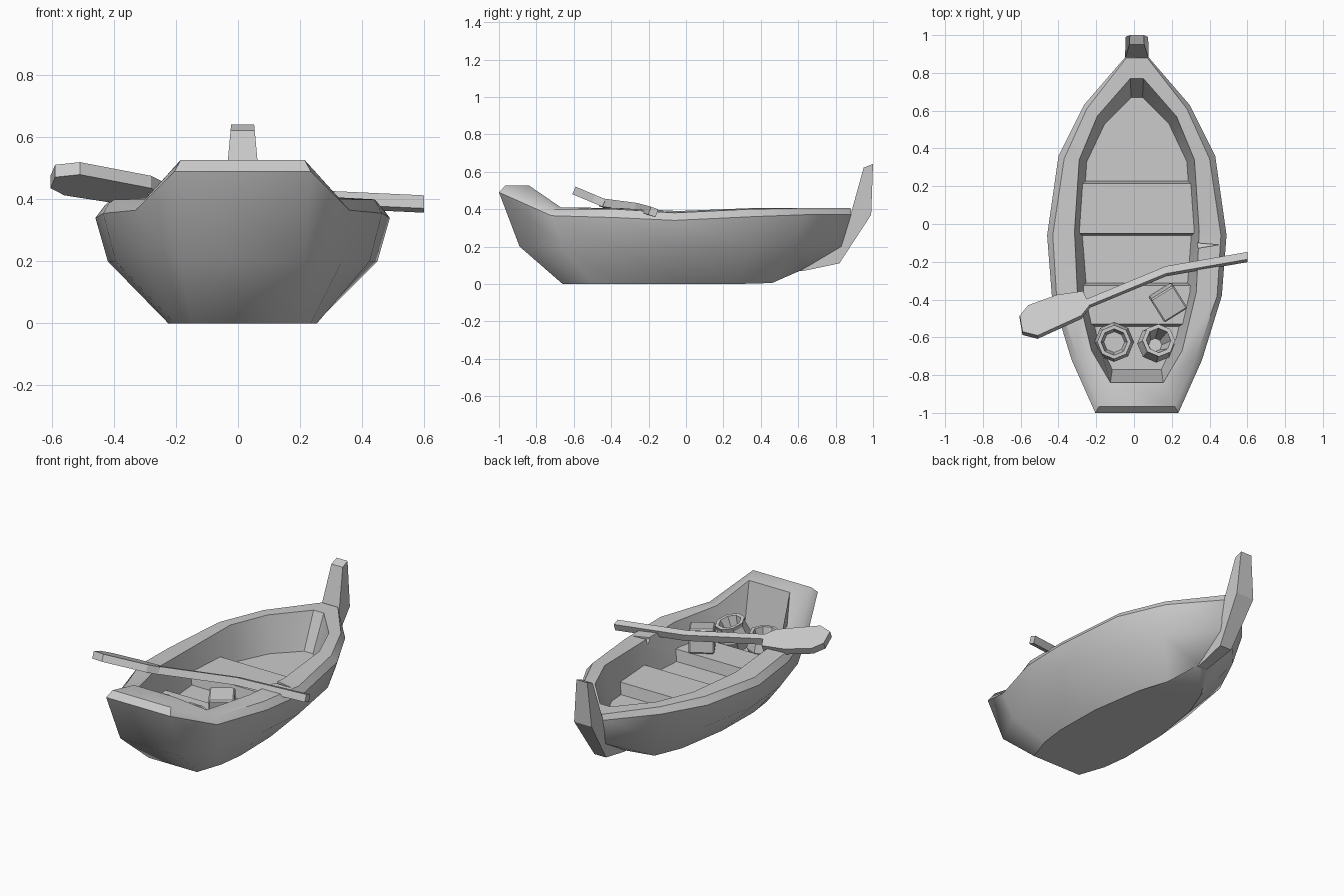
import bpy, bmesh, math
from mathutils import Matrix, Vector

if "Cube" in bpy.data.objects:
    bpy.data.objects.remove(bpy.data.objects["Cube"])

CX = 0.015  # hull centre line


def make(name, bm, smooth=None):
    bmesh.ops.recalc_face_normals(bm, faces=bm.faces)
    me = bpy.data.meshes.new(name)
    bm.to_mesh(me)
    bm.free()
    ob = bpy.data.objects.new(name, me)
    bpy.context.collection.objects.link(ob)
    if smooth:
        bpy.ops.object.select_all(action='DESELECT')
        ob.select_set(True)
        bpy.context.view_layer.objects.active = ob
        bpy.ops.object.shade_smooth_by_angle(angle=math.radians(smooth))
    return ob


def loft(name, rings, smooth=None, matrix=None):
    """Skin a stack of closed rings and cap both ends."""
    bm = bmesh.new()
    vs = [[bm.verts.new(p) for p in r] for r in rings]
    n = len(vs[0])
    for a, b in zip(vs, vs[1:]):
        for i in range(n):
            j = (i + 1) % n
            bm.faces.new((a[i], a[j], b[j], b[i]))
    bm.faces.new(vs[0])
    bm.faces.new(vs[-1])
    if matrix:
        bmesh.ops.transform(bm, matrix=matrix, verts=bm.verts)
    return make(name, bm, smooth)


def mirrored(half):
    """Half outline (y, half width, z), bow to stern, to a full ring."""
    return ([(CX + w, y, z) for y, w, z in half] +
            [(CX - w, y, z) for y, w, z in reversed(half)])


# Hull: bottom, chine, gunwale edge, gunwale top, inner rim, floor
bottom = [(.62, .03, .075), (.46, .12, .005), (.28, .185, 0), (-.04, .235, 0),
          (-.34, .24, 0), (-.5, .22, 0), (-.66, .165, 0)]
chine = [(.83, .05, .2), (.58, .25, .2), (.33, .37, .2), (-.04, .435, .2),
         (-.36, .41, .2), (-.66, .32, .2), (-.89, .2, .2)]
edge = [(.885, .06, .37), (.63, .28, .37), (.36, .415, .36), (-.06, .475, .34),
        (-.38, .45, .355), (-.72, .345, .365), (-1, .22, .49)]
top = [(.88, .055, .405), (.61, .265, .405), (.345, .385, .40), (-.06, .445, .38),
       (-.38, .425, .40), (-.705, .315, .40), (-.965, .2, .527)]
inner = [(.77, .035, .405), (.57, .21, .405), (.34, .305, .405), (-.04, .33, .39),
         (-.36, .315, .405), (-.67, .24, .41), (-.84, .14, .527)]
floor = [(.67, .03, .19), (.53, .17, .19), (.33, .265, .19), (-.04, .29, .19),
         (-.36, .265, .19), (-.6, .21, .19), (-.77, .13, .19)]
hull = loft("hull", [mirrored(r) for r in (bottom, chine, edge, top, inner, floor)], 35)

# The outer skin stays smooth right around the stern corners
n = len(bottom) * 2
for e in hull.data.edges:
    a, b = sorted(e.vertices)
    if b < 3 * n and b - a == n:
        e.use_edge_sharp = False

# Small wedge-shaped nick in the right gunwale
cut = loft("nick_cutter", [[(.27, -.095, .35), (.45, -.11, .375), (.27, -.14, .39)],
                           [(.27, -.095, .5), (.45, -.11, .5), (.27, -.14, .5)]])
cut.hide_render = cut.hide_viewport = True
mod = hull.modifiers.new("nick", 'BOOLEAN')
mod.operation, mod.object, mod.solver = 'DIFFERENCE', cut, 'EXACT'

# Stem post: side profile (y, z, half width)
stem = [(1, .642, .037), (.95, .622, .039), (.88, .37, .062), (.78, .2, .05),
        (.58, .075, .03), (.62, .068, .03), (.82, .11, .04), (.99, .37, .06)]
loft("stem_post", [[(CX + s * w, y, z) for y, z, w in stem] for s in (-1, 1)])

# Two bench seats
for name, y0, w0, y1, w1 in (("middle_seat", -.05, .315, .215, .31),
                             ("rear_seat", -.53, .25, -.325, .295)):
    loft(name, [mirrored([(y1 + g, w1, z), (y0 - g, w0, z)])
                for g, z in ((.015, .17), (0, .26))])

# Oar, rolled towards the stern: tilted blade and slightly bent shaft
blade = [(-.27, -.355), (-.41, -.375), (-.56, -.43), (-.605, -.485),
         (-.59, -.57), (-.51, -.59), (-.28, -.485), (-.235, -.43)]
face = [(x, y, .52 - .42 * (y + .59)) for x, y in blade]
loft("oar_blade", [face, [(x, y - .018, z - .04) for x, y, z in face]])
path = [(-.29, -.44, .43), (.17, -.25, .405), (.6, -.175, .385)]
loft("oar_shaft", [[(x, y + dy, z + dz) for dy, dz in
                    ((-.012, .028), (.027, .014), (.012, -.028), (-.027, -.014))]
                   for x, y, z in path])


# Octagonal pots, one upright and one leaning
def pot(name, profile, loc, tilt):
    rings = [[(r * math.cos(a), r * math.sin(a), z)
              for a in (k * math.pi / 4 for k in range(8))] for r, z in profile]
    m = Matrix.Translation(loc) @ Matrix.Rotation(math.radians(tilt), 4, Vector((-.8, .6, 0)))
    loft(name, rings, None, m)


pot("upright_pot", [(.075, 0), (.105, .08), (.088, .15), (.09, .17),
                    (.07, .17), (.055, .11)], (-.105, -.625, .19), 0)
pot("leaning_pot", [(.075, 0), (.1, .07), (.083, .14), (.088, .165),
                    (.066, .165), (.035, .05)], (.105, -.65, .205), 15)

# Crate resting on the rear seat
bm = bmesh.new()
bmesh.ops.create_cube(bm, size=.145)
bmesh.ops.bevel(bm, geom=bm.edges[:], offset=.008, segments=1, affect='EDGES')
m = (Matrix.Translation((.18, -.415, .325)) @ Matrix.Rotation(math.radians(32), 4, 'Z')
     @ Matrix.Rotation(math.radians(8), 4, 'X'))
bmesh.ops.transform(bm, matrix=m, verts=bm.verts)
make("crate", bm)
